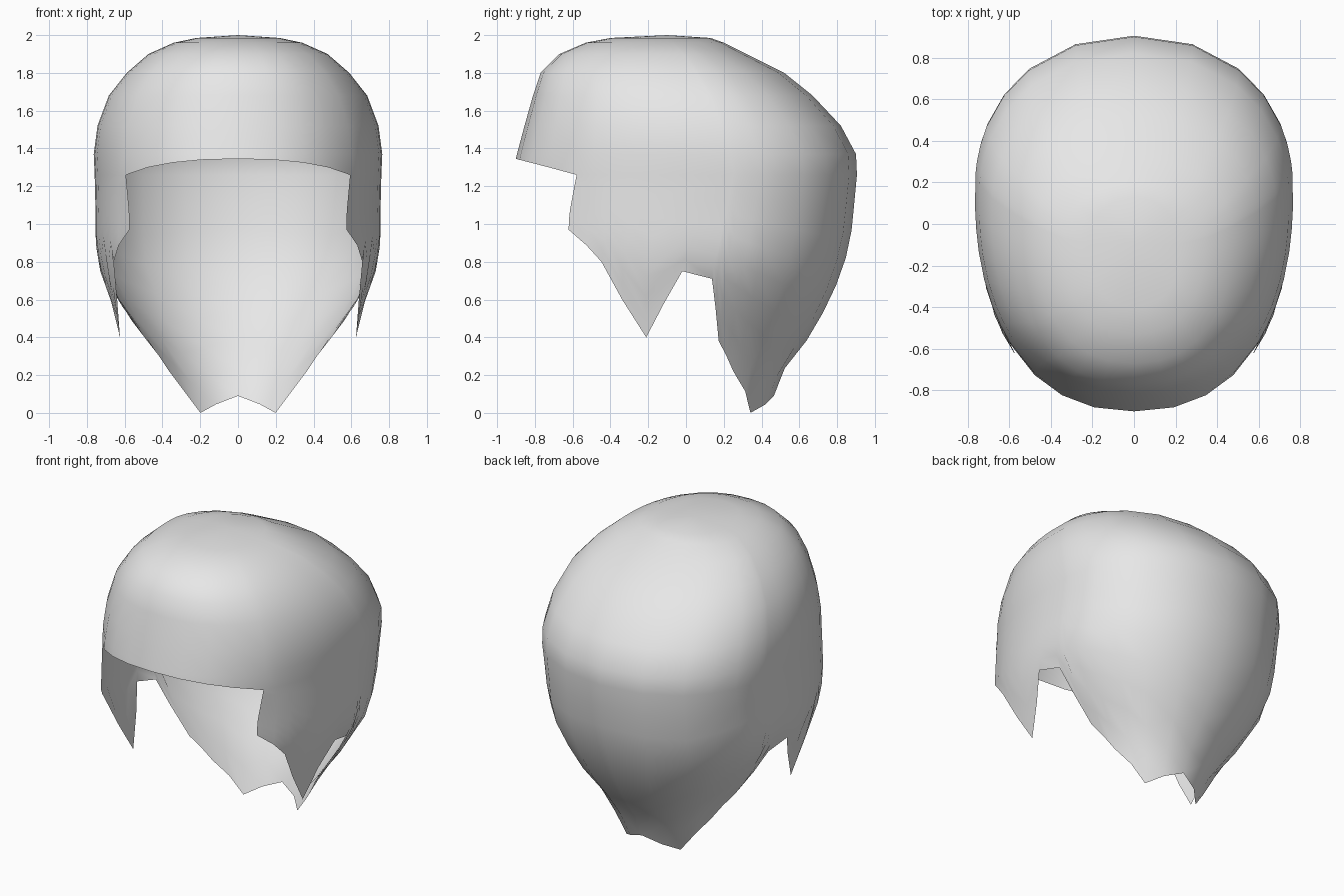
import bpy, bmesh, math

cube = bpy.data.objects.get("Cube")
if cube:
    bpy.data.objects.remove(cube, do_unlink=True)

# One plain colour
grey = bpy.data.materials.new("light_grey")
grey.use_nodes = True
grey.diffuse_color = (0.8, 0.8, 0.8, 1)
grey.node_tree.nodes["Principled BSDF"].inputs["Base Color"].default_value = (0.8, 0.8, 0.8, 1)

# Horizontal sections: height, front y, back y, centre y, half width in front, half width behind
SECTIONS = [
    (1.985, -0.40, 0.13, -0.12, 0.22, 0.22),
    (1.96, -0.53, 0.20, -0.10, 0.34, 0.34),
    (1.90, -0.67, 0.32, -0.05, 0.475, 0.475),
    (1.80, -0.77, 0.52, 0.00, 0.59, 0.59),
    (1.68, -0.81, 0.67, 0.06, 0.685, 0.685),
    (1.52, -0.855, 0.82, 0.12, 0.745, 0.745),
    (1.37, -0.895, 0.90, 0.16, 0.765, 0.765),
    (1.26, -0.92, 0.905, 0.18, 0.76, 0.76),
    (1.05, -0.92, 0.885, 0.13, 0.755, 0.755),
    (0.90, -0.92, 0.87, 0.10, 0.755, 0.755),
    (0.75, -0.92, 0.825, 0.06, 0.73, 0.73),
    (0.64, -0.92, 0.78, 0.06, 0.69, 0.66),
    (0.50, -0.92, 0.71, 0.06, 0.655, 0.58),
    (0.40, -0.92, 0.655, 0.06, 0.64, 0.50),
    (0.28, -0.92, 0.54, 0.06, 0.62, 0.42),
    (0.10, -0.92, 0.47, 0.06, 0.60, 0.34),
    (0.00, -0.92, 0.42, 0.06, 0.60, 0.30),
]

# Lower edge: angle from the front in degrees, height
FRINGE = [(0, 1.345), (12, 1.34), (24, 1.325), (36, 1.30), (49, 1.26)]
HEM = [(49, 0.97), (61.3, 0.80), (76.6, 0.40), (86.7, 0.75), (95, 0.71),
       (97, 0.56), (100, 0.38), (113, 0.22), (140, 0.0), (180, 0.09)]
SIDE_ANGLES = [49, 55, 61.3, 69, 76.6, 82, 86.7, 95, 97, 100, 106, 113, 126, 140, 160, 180]
BASE = 1.26
LOWER_ROWS = 8


def lerp_table(table, key):
    """Linear interpolation of the remaining columns by the first one."""
    rows = sorted(table)
    key = min(max(key, rows[0][0]), rows[-1][0])
    for a, b in zip(rows, rows[1:]):
        if key <= b[0]:
            k = (key - a[0]) / (b[0] - a[0])
            return [p + (q - p) * k for p, q in zip(a[1:], b[1:])]


def shell_point(angle, z):
    """Point on the rounded outline at the given height."""
    front, back, mid, w_front, w_back = lerp_table(SECTIONS, z)
    s, c = abs(math.sin(math.radians(angle))), math.cos(math.radians(angle))
    if angle == 180:
        s = 0
    if c >= 0:
        return (w_front * s ** 0.88, mid + (front - mid) * c ** 0.88, z)
    return (w_back * s ** 0.93, mid + (back - mid) * (-c) ** 0.93, z)


def skin(bm, columns):
    """Quads between neighbouring columns of vertices."""
    for a, b in zip(columns, columns[1:]):
        for i in range(min(len(a), len(b)) - 1):
            bm.faces.new((a[i], a[i + 1], b[i + 1], b[i]))


bm = bmesh.new()

# Crown: rings from the top down to the fringe line
dome_z = [s[0] for s in SECTIONS if s[0] > 1.35]
dome = []
for angle in [0, 12, 24, 36] + SIDE_ANGLES:
    base = lerp_table(FRINGE, angle)[0]
    dome.append([bm.verts.new(shell_point(angle, z)) for z in dome_z + [base]])
skin(bm, dome)
pole = bm.verts.new((0, -0.1, 2.0))
for a, b in zip(dome, dome[1:]):
    bm.faces.new((pole, a[0], b[0]))

# Sides and back: from the fringe line down to the pointed hem
lower = []
for j, angle in enumerate(SIDE_ANGLES):
    hem = lerp_table(HEM, angle)[0]
    column = [dome[4 + j][-1]]
    for i in range(1, LOWER_ROWS + 1):
        z = BASE + (hem - BASE) * i / LOWER_ROWS
        lean = 1.8 * min(1, (BASE - z) / 0.2) if j == 0 else 0
        column.append(bm.verts.new(shell_point(angle - lean, z)))
    lower.append(column)
skin(bm, lower)

bmesh.ops.recalc_face_normals(bm, faces=bm.faces)
if sum(f.normal.z for f in pole.link_faces) < 0:
    bmesh.ops.reverse_faces(bm, faces=bm.faces)

mesh = bpy.data.meshes.new("hair_shell")
bm.to_mesh(mesh)
bm.free()
mesh.materials.append(grey)
hair = bpy.data.objects.new("hair_shell", mesh)
bpy.context.collection.objects.link(hair)

# Other half
mirror = hair.modifiers.new("mirror", 'MIRROR')
mirror.use_axis[0] = True
mirror.use_clip = True
mirror.merge_threshold = 0.001

bpy.context.view_layer.objects.active = hair
hair.select_set(True)
bpy.ops.object.shade_smooth()
